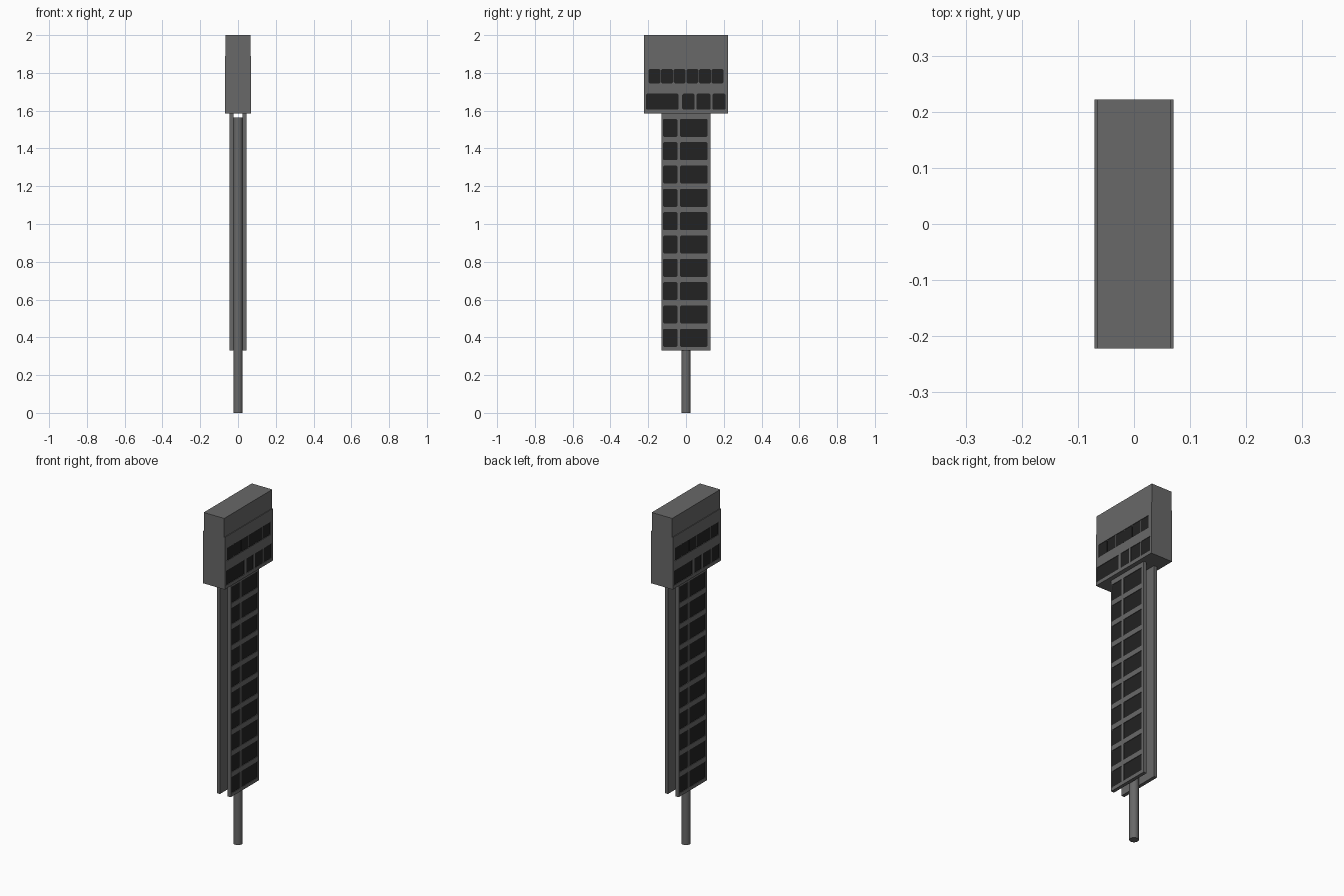
import bpy, bmesh
from mathutils import Matrix, Vector

cube = bpy.data.objects.get("Cube")
if cube:
    bpy.data.objects.remove(cube, do_unlink=True)


def material(name, value):
    m = bpy.data.materials.new(name)
    m.use_nodes = True
    colour = (value, value, value, 1)
    m.diffuse_color = colour
    m.node_tree.nodes["Principled BSDF"].inputs["Base Color"].default_value = colour
    return m


grey = material("sign grey", 0.14)
dark = material("dark panel", 0.016)


def box(bm, x, y, z):
    """Add a box from three (low, high) ranges."""
    size = [b - a for a, b in (x, y, z)]
    mid = Vector([(a + b) / 2 for a, b in (x, y, z)])
    bmesh.ops.create_cube(bm, size=1, matrix=Matrix.Translation(mid) @ Matrix.Diagonal((*size, 1)))


def panel(bm, x, y, z, c=0.006):
    """Add a thin panel with clipped corners, facing +x."""
    (a, b), (d, e) = y, z
    outline = [(a + c, d), (b - c, d), (b, d + c), (b, e - c),
               (b - c, e), (a + c, e), (a, e - c), (a, d + c)]
    face = bm.faces.new([bm.verts.new((x, p, q)) for p, q in outline])
    ext = bmesh.ops.extrude_face_region(bm, geom=[face])
    verts = [v for v in ext["geom"] if isinstance(v, bmesh.types.BMVert)]
    bmesh.ops.translate(bm, verts=verts, vec=(0.001, 0, 0))


def finish(bm, name, mat, turned=False):
    """Make an object; turned ones go to the opposite side."""
    if turned:
        bmesh.ops.rotate(bm, verts=bm.verts, matrix=Matrix.Diagonal((-1, -1, 1)))
    bmesh.ops.recalc_face_normals(bm, faces=bm.faces)
    mesh = bpy.data.meshes.new(name)
    bm.to_mesh(mesh)
    bm.free()
    mesh.materials.append(mat)
    ob = bpy.data.objects.new(name, mesh)
    bpy.context.collection.objects.link(ob)


def framed_face(name, core, out, y, z, rows, turned):
    """Raised frame around recessed cells; rows are (z range, cells, split)."""
    frame, panels = bmesh.new(), bmesh.new()
    low = z[0]
    for zr, cells, split in rows:
        box(frame, (core, out), y, (low, zr[0]))
        low, left = zr[1], y[0]
        for a, b in cells:
            box(frame, (core, out), (left, a), zr)
            left = b
            w = (b - a) / split
            gap = 0.0015 if split > 1 else 0
            for i in range(split):
                panel(panels, core, (a + i * w + gap, a + (i + 1) * w - gap), zr)
        box(frame, (core, out), (left, y[1]), zr)
    box(frame, (core, out), y, (low, z[1]))
    finish(frame, name + "_frame", grey, turned)
    finish(panels, name + "_panels", dark, turned)


# Pole
bpy.ops.mesh.primitive_cylinder_add(vertices=20, radius=0.025, depth=1.565, location=(0, 0, 0.7825))
pole = bpy.context.object
pole.name = "pole"
pole.data.materials.append(grey)
bpy.ops.object.shade_smooth_by_angle()

# Head box
bm = bmesh.new()
box(bm, (-0.066, 0.066), (-0.222, 0.222), (1.585, 2))
finish(bm, "head_box", grey)

# Cell layouts
board_rows = [((0.35 + i * 0.1235, 0.445 + i * 0.1235), [(-0.122, -0.045), (-0.032, 0.115)], 1)
              for i in range(10)]
head_rows = [((1.605, 1.69), [(-0.212, -0.04), (-0.02, 0.045), (0.055, 0.13), (0.14, 0.21)], 1),
             ((1.745, 1.82), [(-0.2, 0.2)], 6)]

# Both faces, the second turned half way round
for side, turned in (("left", False), ("right", True)):
    bm = bmesh.new()
    box(bm, (0.025, 0.041), (-0.131, 0.131), (0.33, 1.585))
    finish(bm, side + "_board", grey, turned)
    framed_face(side + "_board", 0.041, 0.045, (-0.131, 0.131), (0.33, 1.585), board_rows, turned)
    framed_face(side + "_head", 0.066, 0.07, (-0.222, 0.222), (1.585, 1.89), head_rows, turned)
